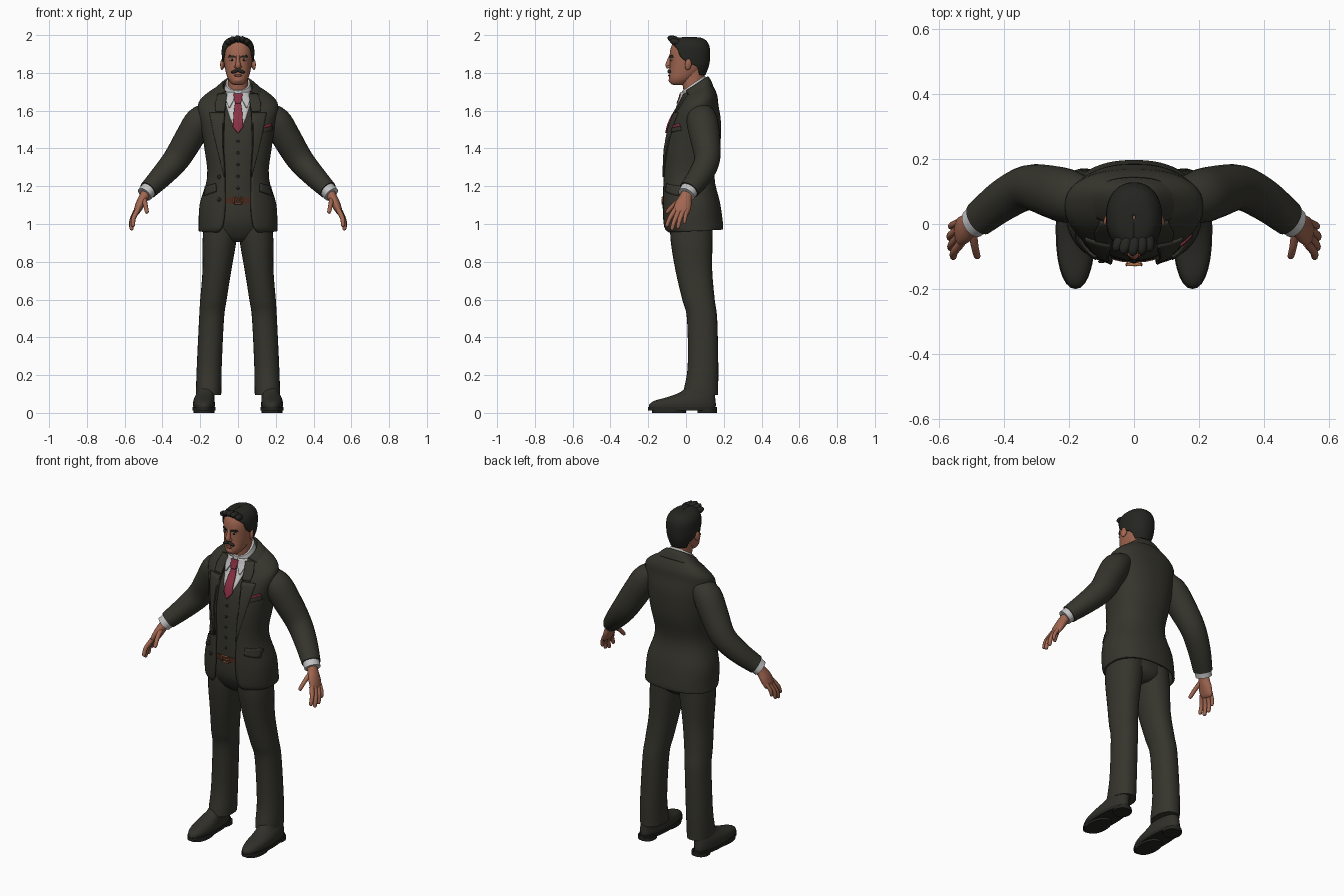
import bpy, bmesh, math
from mathutils import Vector, Matrix, Euler
from mathutils.bvhtree import BVHTree

def mat(name, r, g, b):
    m = bpy.data.materials.new(name)
    m.diffuse_color = (r, g, b, 1)
    return m

SUIT = mat("suit_cloth", .036, .035, .026)
DARK = mat("dark_hair", .018, .018, .015)
SHOE = mat("shoe_leather", .03, .029, .023)
SKIN = mat("skin", .36, .135, .082)
LIP = mat("lips", .22, .075, .05)
SHIRT = mat("shirt_cloth", .55, .55, .56)
RED = mat("red_silk", .25, .03, .055)
BELT = mat("belt_leather", .07, .025, .014)
METAL = mat("buckle_metal", .45, .17, .07)
EYE = mat("eye_white", .5, .45, .4)

def spline(rows, k=4):
    """Smooth rows of numbers with a Catmull-Rom spline."""
    out = []
    for i in range(len(rows) - 1):
        a, b, c, d = rows[max(i - 1, 0)], rows[i], rows[i + 1], rows[min(i + 2, len(rows) - 1)]
        for j in range(k):
            t = j / k
            out.append([.5 * (2 * q + (r - p) * t + (2 * p - 5 * q + 4 * r - s) * t * t
                        + (3 * q - p - 3 * r + s) * t ** 3) for p, q, r, s in zip(a, b, c, d)])
    return out + [list(rows[-1])]

def make(name, verts, faces, m, solid=0, side=1, angle=45):
    if side < 0:
        verts = [(-v[0], v[1], v[2]) for v in verts]
        faces = [f[::-1] for f in faces]
    me = bpy.data.meshes.new(name)
    me.from_pydata([tuple(v) for v in verts], [], faces)
    me.materials.append(m)
    me.polygons.foreach_set("use_smooth", [True] * len(me.polygons))
    me.set_sharp_from_angle(angle=math.radians(angle))
    ob = bpy.data.objects.new(name, me)
    bpy.context.collection.objects.link(ob)
    if solid:
        mod = ob.modifiers.new("thickness", 'SOLIDIFY')
        mod.thickness, mod.offset = solid, -1
    return ob

def grid_faces(nr, n, closed):
    w = n if closed else n - 1
    return [(i * n + j, i * n + (j + 1) % n, (i + 1) * n + (j + 1) % n, (i + 1) * n + j)
            for i in range(nr - 1) for j in range(w)]

def loft(name, rows, m, n=32, p=2.2, closed=True, solid=0, side=1, k=4):
    """Rows: front z, centre x, centre y, half width, half depth, tilt, opening angle."""
    verts, rings = [], spline(rows, k)
    for z, cx, cy, rx, ry, tilt, a0 in rings:
        a0 = max(a0, 0)
        for j in range(n):
            t = 2 * math.pi * j / n if closed else a0 + (2 * math.pi - 2 * a0) * j / (n - 1)
            s, c = math.sin(t), math.cos(t)
            x = math.copysign(abs(s) ** (2 / p), s) * rx
            y = -math.copysign(abs(c) ** (2 / p), c) * ry
            verts.append((cx + x, cy + y, z + tilt * (y + ry)))
    faces = grid_faces(len(rings), n, closed)
    if closed:
        faces += [tuple(range(n))[::-1], tuple(range(len(verts) - n, len(verts)))]
    return make(name, verts, faces, m, solid, side)

def body(rows):
    return [(z, 0, cy, rx, ry, 0, 0) for z, cy, rx, ry in rows]

def tube(name, rows, m, n=16, side=1, k=4):
    """Rows: x, y, z, thickness radius, depth radius."""
    rings, verts = spline(rows, k), []
    for i, r in enumerate(rings):
        a, b = rings[max(i - 1, 0)], rings[min(i + 1, len(rings) - 1)]
        t = (Vector(b[:3]) - Vector(a[:3])).normalized()
        u = Vector((0, 1, 0)).cross(t).normalized()
        v = t.cross(u)
        for j in range(n):
            w = 2 * math.pi * j / n
            verts.append(Vector(r[:3]) + u * math.cos(w) * r[3] + v * math.sin(w) * r[4])
    faces = grid_faces(len(rings), n, True)
    faces += [tuple(range(n))[::-1], tuple(range(len(verts) - n, len(verts)))]
    return make(name, verts, faces, m, 0, side, 60)

def ball(name, loc, size, m, rot=(0, 0, 0), seg=16):
    bm = bmesh.new()
    mx = Matrix.Translation(loc) @ Euler(rot).to_matrix().to_4x4() @ Matrix.Diagonal((*size, 1))
    bmesh.ops.create_uvsphere(bm, u_segments=seg, v_segments=seg // 2 + 2, radius=1, matrix=mx)
    me = bpy.data.meshes.new(name)
    bm.to_mesh(me)
    bm.free()
    me.materials.append(m)
    me.polygons.foreach_set("use_smooth", [True] * len(me.polygons))
    bpy.context.collection.objects.link(bpy.data.objects.new(name, me))

def tree(*obs):
    return [BVHTree.FromPolygons([v.co for v in o.data.vertices],
                                 [p.vertices for p in o.data.polygons]) for o in obs]

def front(trees, x, z, default=0):
    hits = [t.ray_cast(Vector((x, -1, z)), Vector((0, 1, 0)))[0] for t in trees]
    return min((h.y for h in hits if h), default=default)

def plate(name, trees, rows, m, off=.007, side=1, n=9, k=4):
    """Thin sheet laid on the front of a part. Rows: left x, z, right x, z."""
    verts, y = [], -.05
    lines = [[a + (b - a) * j / k for a, b in zip(r, s)] for r, s in zip(rows, rows[1:]) for j in range(k)]
    lines.append(rows[-1])
    for x0, z0, x1, z1 in lines:
        for j in range(n):
            f = j / (n - 1)
            x, z = x0 + (x1 - x0) * f, z0 + (z1 - z0) * f
            y = front(trees, x, z, y + off) - off
            verts.append((x, y, z))
    return make(name, verts, grid_faces(len(lines), n, False), m, .008, side)

def flat(*rows):
    return [(a, z, b, z) for z, a, b in rows]

SIDES = ((1, "left"), (-1, "right"))

# Jacket: open-fronted shell, its opening given as a half width
P = 2.3
coat_rows = [(.955, .045, .208, .150, .05, .105), (.985, .036, .208, .160, .05, .082),
             (1.10, .026, .203, .155, .03, .068), (1.25, .012, .163, .139, 0, .070),
             (1.40, .030, .178, .150, 0, .078), (1.51, .044, .198, .141, .1, .075),
             (1.58, .052, .212, .120, .2, .071), (1.62, .060, .203, .105, .3, .067),
             (1.655, .058, .150, .085, .45, .060), (1.67, .050, .102, .072, .6, .054),
             (1.685, .045, .078, .065, .65, .046)]
coat = loft("jacket", [(z, 0, cy, rx, ry, tl, math.asin((g / rx) ** (P / 2)))
                       for z, cy, rx, ry, tl, g in coat_rows], SUIT, 56, P, False, .012)
loft("jacket_collar", [(1.645, 0, .056, .142, .088, .5, 1.25), (1.672, 0, .05, .104, .078, .62, 1.05),
                       (1.69, 0, .045, .082, .070, .66, .9)], SUIT, 32, P, False, .01)

# Waistcoat, trousers and belt
vest = loft("waistcoat", body([(1.135, .002, .145, .118), (1.25, 0, .13, .115), (1.40, .02, .15, .128),
                               (1.53, .035, .155, .12), (1.62, .05, .14, .087), (1.68, .045, .085, .058),
                               (1.72, .04, .06, .05)]), SUIT)
loft("trouser_hips", body([(.905, .03, .05, .07), (.94, .03, .14, .105), (1.02, .016, .172, .124),
                           (1.14, .005, .145, .114)]), SUIT)
loft("belt", body([(1.108, .005, .152, .122), (1.140, .003, .148, .122)]), BELT, k=1)
for x, z, w, h in ((0, 1.141, .024, .004), (0, 1.107, .024, .004), (-.022, 1.124, .004, .018),
                   (.022, 1.124, .004, .018), (.006, 1.124, .014, .003)):
    ball("belt_buckle", (x, -.124, z), (w, .006, h), METAL)

leg = [(.095, .155, .078, .066, .092), (.13, .155, .08, .067, .090), (.25, .152, .09, .066, .081),
       (.50, .140, .085, .066, .080), (.60, .130, .066, .070, .086), (.75, .112, .042, .076, .097),
       (.90, .099, .030, .089, .110), (1.0, .088, .028, .092, .113)]
shoe = [(.022, .180, -.020, .055, .176), (.045, .180, -.018, .058, .176), (.065, .180, -.004, .056, .160),
        (.085, .177, .030, .052, .124), (.11, .170, .062, .047, .092), (.15, .165, .085, .045, .070)]
for s, tag in SIDES:
    loft(tag + "_trouser_leg", [(*r, 0, 0) for r in leg], SUIT, 28, side=s)
    loft(tag + "_shoe", [(*r, 0, 0) for r in shoe], SHOE, 28, side=s)
    loft(tag + "_sole", [(z, .18, -.018, .061, .182, 0, 0) for z in (.012, .03)], DARK, 28, side=s, k=1)
    loft(tag + "_heel", [(z, .178, .112, .05, .052, 0, 0) for z in (0, .02)], DARK, 20, side=s, k=1)
    loft(tag + "_ball_of_sole", [(z, .18, -.09, .055, .09, 0, 0) for z in (0, .02)], DARK, 20, side=s, k=1)
    for i in range(3):
        ball(tag + "_lace", (s * .176, -.075 + .026 * i, .082 + .010 * i), (.022, .005, .006), DARK, seg=8)

# Sleeves, cuffs and hands
fingers = {"index": ((.531, -.058, 1.075), (.553, -.086, 1.03), (.556, -.104, .985)),
           "middle": ((.540, -.040, 1.065), (.560, -.062, 1.015), (.564, -.076, .967)),
           "ring": ((.542, -.017, 1.065), (.563, -.034, 1.02), (.566, -.044, .975)),
           "little": ((.538, .006, 1.075), (.560, -.004, 1.035), (.564, -.010, 1.0)),
           "thumb": ((.497, -.018, 1.135), (.490, -.066, 1.10), (.481, -.104, 1.058))}
for s, tag in SIDES:
    tube(tag + "_sleeve", [(.14, .082, 1.60, .05, .06), (.20, .085, 1.548, .077, .082),
                           (.255, .10, 1.46, .077, .080), (.325, .112, 1.345, .071, .069),
                           (.40, .075, 1.258, .061, .064), (.476, .016, 1.18, .049, .055)], SUIT, 24, s)
    tube(tag + "_shirt_cuff", [(.46, .028, 1.196, .044, .049), (.495, .002, 1.157, .042, .047)], SHIRT, 24, s)
    tube(tag + "_palm", [(.478, .014, 1.18, .027, .03), (.497, .0, 1.145, .026, .033),
                         (.518, -.014, 1.105, .024, .044), (.536, -.025, 1.065, .017, .044),
                         (.541, -.028, 1.05, .008, .034)], SKIN, 16, s)
    for f, (a, b, c) in fingers.items():
        r = .012 if f != "little" else .010
        d = Vector(c) - (Vector(c) - Vector(b)).normalized() * .008
        tube(f"{tag}_{f}_finger", [(*a, r * 1.15, r * 1.15), (*b, r, r), (*d, r * .85, r * .85),
                                   (*c, r * .3, r * .3)], SKIN, 10, s)

# Shirt front, collar and tie
T, V = tree(coat, vest), tree(vest)
shirt = plate("shirt_front", V, flat((1.48, -.003, .003), (1.56, -.042, .042), (1.63, -.064, .064),
                                     (1.70, -.058, .058)), SHIRT, .005)
S = tree(shirt, vest)
loft("shirt_collar", [(1.665, 0, .043, .073, .068, .68, 0), (1.705, 0, .040, .064, .060, .68, 0)], SHIRT, 32, k=2)
tie = plate("tie", S, flat((1.482, -.004, .004), (1.515, -.028, .028), (1.60, -.022, .022),
                           (1.645, -.015, .015)), RED, .009)
plate("tie_knot", S, flat((1.64, -.014, .014), (1.665, -.022, .022), (1.69, -.023, .023)), RED, .018)
for s, tag in SIDES:
    plate(tag + "_collar_wing", S, flat((1.618, .044, .050), (1.655, .024, .064), (1.70, .016, .068)),
          SHIRT, .014, s)
    # Lapels and pocket flaps
    plate(tag + "_lapel", T, flat((1.25, .071, .074), (1.40, .078, .112), (1.50, .075, .135),
                                  (1.59, .071, .152)), SUIT, .008, s)
    plate(tag + "_upper_lapel", T, flat((1.597, .070, .118), (1.64, .066, .122), (1.69, .058, .105)), SUIT, .008, s)
    plate(tag + "_pocket_flap", T, [(.118, 1.172, .182, 1.15), (.120, 1.215, .176, 1.20)], SUIT, .009, s)
plate("breast_pocket", T, [(.135, 1.485, .182, 1.495), (.135, 1.507, .182, 1.517)], SUIT, .008)
plate("pocket_square", T, [(.138, 1.508, .180, 1.518), (.142, 1.522, .178, 1.532)], RED, .008)
for i in range(5):
    z = 1.19 + .062 * i
    ball("waistcoat_button", (0, front(V, 0, z) - .002, z), (.008, .004, .008), DARK, seg=10)
for z in (1.13, 1.25):
    ball("jacket_button", (-.1, front(T, -.1, z) - .002, z), (.011, .005, .011), DARK, seg=10)

# Neck and head
loft("neck", body([(1.66, .045, .055, .05), (1.74, .037, .053, .056), (1.82, .035, .056, .066)]), SKIN, 24)
head = loft("head", body([(1.735, -.045, .018, .018), (1.744, -.040, .036, .042), (1.77, -.023, .054, .066),
                          (1.81, -.001, .066, .086), (1.85, .011, .073, .097), (1.90, .017, .077, .103),
                          (1.94, .020, .075, .098), (1.972, .020, .060, .078), (1.985, .02, .03, .04)]), SKIN, 36)
H = tree(head)

# Hair: cap open over the face, swept quiff on top
loft("hair", [(1.79, 0, .034, .060, .070, 0, 2.1), (1.83, 0, .021, .077, .098, 0, 1.95),
              (1.855, 0, .019, .083, .106, 0, 1.5), (1.89, 0, .019, .086, .109, 0, 1.12),
              (1.925, 0, .020, .086, .107, 0, .95), (1.95, 0, .020, .081, .101, 0, .55),
              (1.972, 0, .018, .067, .088, 0, .05), (1.986, 0, .018, .045, .062, 0, 0),
              (1.991, 0, .02, .004, .006, 0, 0)], DARK, 40, 2.2, False, .008)
for i, (x, y, z) in enumerate(((-.045, -.055, 1.962), (-.025, -.062, 1.974), (.0, -.066, 1.979),
                               (.024, -.062, 1.975), (.045, -.053, 1.963))):
    ball("quiff_lock", (x, y, z), (.018, .034, .018), DARK, (-.25, 0, -.5 + .15 * i))

# Face details
tube("nose", [(0, -.078, 1.893, .009, .010), (0, -.089, 1.865, .010, .012), (0, -.095, 1.840, .015, .014),
              (0, -.092, 1.826, .012, .010)], SKIN, 14)
ball("lower_lip", (0, front(H, 0, 1.786), 1.786), (.021, .006, .006), LIP)
ball("chin", (0, -.072, 1.762), (.026, .020, .018), SKIN)
for s, tag in SIDES:
    ball(tag + "_nostril", (s * .012, -.090, 1.832), (.009, .011, .008), SKIN)
    ball(tag + "_moustache", (s * .016, front(H, .016, 1.808) - .003, 1.808), (.022, .010, .009), DARK, (0, s * .3, 0))
    y = front(H, .031, 1.869)
    ball(tag + "_eye", (s * .031, y + .002, 1.869), (.014, .005, .006), EYE)
    ball(tag + "_iris", (s * .031, y - .002, 1.869), (.006, .003, .006), DARK, seg=10)
    plate(tag + "_brow", H, [(.013, 1.882, .052, 1.882), (.014, 1.890, .047, 1.894)], DARK, .006, s)
    ball(tag + "_ear", (s * .083, .012, 1.845), (.010, .019, .030), SKIN, (-.2, 0, s * .35))
